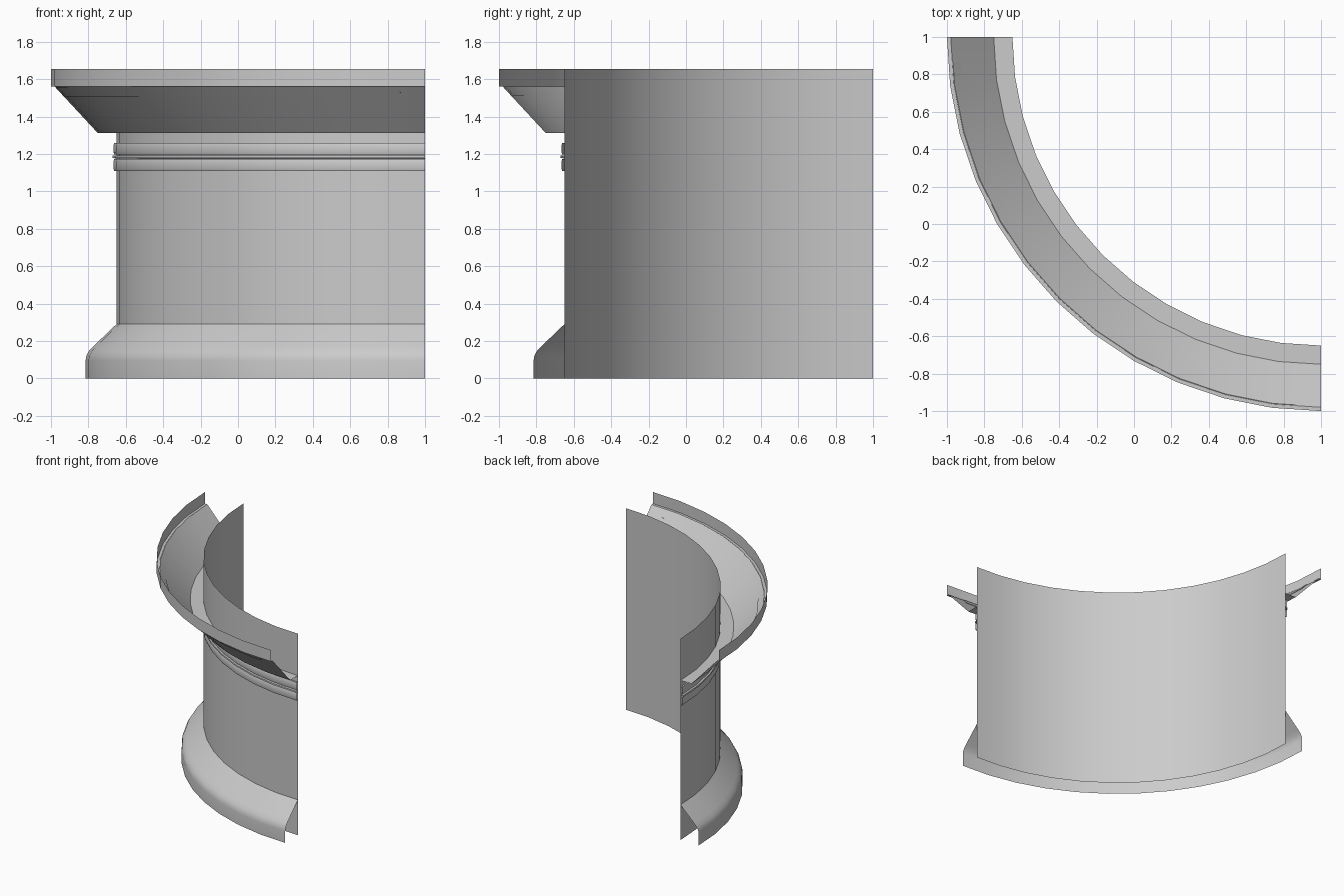
import bpy, bmesh
from math import radians, cos, sin

if "Cube" in bpy.data.objects:
    bpy.data.objects.remove(bpy.data.objects["Cube"])

CENTRE = (1.0, 1.0)   # axis of the quarter circle
STEP = 7.5            # degrees per facet


def sweep(name, profile, start=0.0, end=90.0, closed=False):
    """Sweep an (radius, z) profile around the axis in flat facets."""
    angles = [start] + [i * STEP for i in range(13) if start < i * STEP < end] + [end]
    bm = bmesh.new()
    rings = []
    for a in angles:
        # keep partial facets on the chord of the full facet
        rest = a % STEP
        k = cos(radians(STEP / 2)) / cos(radians(rest - STEP / 2)) if rest else 1.0
        t = radians(180 + a)
        rings.append([bm.verts.new((CENTRE[0] + r * k * cos(t),
                                    CENTRE[1] + r * k * sin(t), z))
                      for r, z in profile])
    n = len(profile)
    for p, q in zip(rings, rings[1:]):
        for i in range(n if closed else n - 1):
            j = (i + 1) % n
            # profiles run top to bottom, so faces point outward
            bm.faces.new((p[i], p[j], q[j], q[i]))
    if closed:
        bm.faces.new(rings[0][::-1])
        bm.faces.new(rings[-1])
        bmesh.ops.recalc_face_normals(bm, faces=bm.faces)
    mesh = bpy.data.meshes.new(name)
    bm.to_mesh(mesh)
    bm.free()
    obj = bpy.data.objects.new(name, mesh)
    bpy.context.collection.objects.link(obj)
    bpy.ops.object.select_all(action='DESELECT')
    obj.select_set(True)
    bpy.context.view_layer.objects.active = obj
    bpy.ops.object.shade_smooth_by_angle(angle=radians(35))
    return obj


# Curved wall sheet
sweep("curved_wall", [(1.65, 1.655), (1.65, 0)])

# Skirting at the foot, open underneath and at the ends
sweep("base_moulding", [(1.65, 0.29), (1.775, 0.17), (1.798, 0.145),
                        (1.811, 0.12), (1.815, 0.095), (1.815, 0)])

# Open cornice trough: upright lip, sloping front, flat floor to the wall
sweep("cornice", [(2.0, 1.655), (2.0, 1.56), (1.98, 1.56),
                  (1.75, 1.312), (1.65, 1.312)])

# Thin strip set in the slope below the lip, stopping short of the ends
sweep("cornice_strip", [(1.976, 1.561), (1.982, 1.557),
                        (1.936, 1.507), (1.930, 1.511)], 3.9, 86.1, closed=True)

# Double picture rail with a narrow bead between
for name, low, high in (("upper_rail", 1.197, 1.258), ("lower_rail", 1.11, 1.172)):
    sweep(name, [(1.65, high), (1.662, high), (1.666, high - 0.012),
                 (1.666, low + 0.012), (1.662, low), (1.65, low)])
sweep("rail_bead", [(1.65, 1.193), (1.672, 1.191), (1.672, 1.178), (1.65, 1.176)])
